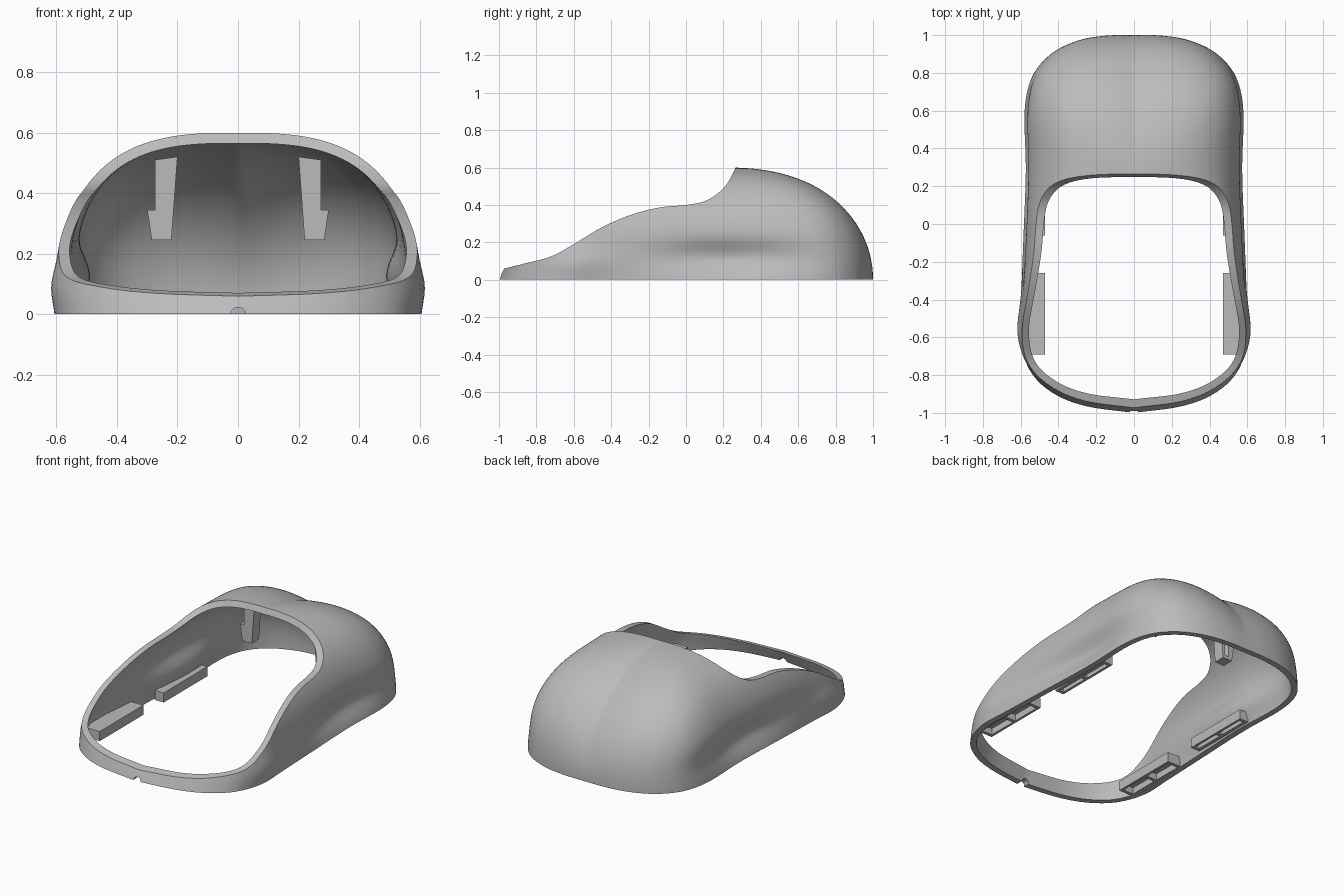
import bpy, bmesh, math
from mathutils import Vector

if "Cube" in bpy.data.objects:
    bpy.data.objects.remove(bpy.data.objects["Cube"])

grey = bpy.data.materials.new("plain grey")
grey.use_nodes = True
grey.diffuse_color = (0.5, 0.5, 0.5, 1)
grey.node_tree.nodes["Principled BSDF"].inputs["Base Color"].default_value = (0.5, 0.5, 0.5, 1)


def smooth_path(points, steps):
    """Catmull-Rom curve through 2D points."""
    pts = [Vector(p) for p in points]
    pts = [2 * pts[0] - pts[1]] + pts + [2 * pts[-1] - pts[-2]]
    out = []
    for a, b, c, d in zip(pts, pts[1:], pts[2:], pts[3:]):
        for i in range(steps):
            t = i / steps
            out.append(0.5 * (2 * b + (c - a) * t + (2 * a - 5 * b + 4 * c - d) * t ** 2
                              + (3 * b - a - 3 * c + d) * t ** 3))
    return out + [pts[-2]]


def make_object(name, bm):
    bmesh.ops.recalc_face_normals(bm, faces=bm.faces[:])
    mesh = bpy.data.meshes.new(name)
    bm.to_mesh(mesh)
    bm.free()
    mesh.materials.append(grey)
    obj = bpy.data.objects.new(name, mesh)
    bpy.context.collection.objects.link(obj)
    return obj


def prism(name, points, offset):
    """Extrude a closed polygon of 3D points."""
    bm = bmesh.new()
    face = bm.faces.new([bm.verts.new(p) for p in points])
    geom = bmesh.ops.extrude_face_region(bm, geom=[face])["geom"]
    moved = [v for v in geom if isinstance(v, bmesh.types.BMVert)]
    bmesh.ops.translate(bm, verts=moved, vec=offset)
    return make_object(name, bm)


def box(name, x0, x1, y0, y1, z0, z1):
    return prism(name, [(x0, y0, z0), (x1, y0, z0), (x1, y1, z0), (x0, y1, z0)], (0, 0, z1 - z0))


def cut(obj, cutters):
    """Subtract cutters, bake all modifiers and remove the cutters."""
    for c in cutters:
        c.hide_render = True
        mod = obj.modifiers.new("cut", "BOOLEAN")
        mod.operation, mod.solver, mod.object = "DIFFERENCE", "EXACT", c
    graph = bpy.context.evaluated_depsgraph_get()
    mesh = bpy.data.meshes.new_from_object(obj.evaluated_get(graph))
    obj.modifiers.clear()
    obj.data = mesh
    for c in cutters:
        bpy.data.objects.remove(c)


# Shell: plan outline swept up into a dome with pinched sides
CENTRE, HEIGHT, RINGS = 0.2, 0.6, 44
half = smooth_path([(0, -1), (0.25, -0.965), (0.42, -0.9), (0.54, -0.79), (0.6, -0.62),
                    (0.597, -0.4), (0.588, 0), (0.58, 0.3), (0.582, 0.6), (0.54, 0.78),
                    (0.44, 0.9), (0.3, 0.97), (0.15, 0.997), (0, 1)], 7)
outline = half + [Vector((-p.x, p.y)) for p in half[-2:0:-1]]


def bell(value, middle, width):
    return math.exp(-((value - middle) / width) ** 2)


def shell_point(p, z):
    dx, dy = p.x, p.y - CENTRE
    side = abs(dx) / math.hypot(dx, dy)
    power = 2.0 + 0.9 * side if dy > 0 else 2.9
    h = max(z, 0) / HEIGHT
    s = max(0, 1 - h ** power) ** (1 / power)
    x, y = dx * s, CENTRE + dy * s
    edge = max(-1, min(1, dx / 0.5))
    x -= edge * 0.055 * bell(z, 0.12, 0.085) * bell(p.y, 0.22, 0.4)   # side grip
    x += edge * 0.016 * bell(z, 0.09, 0.07) * bell(p.y, -0.62, 0.25)  # front bulge
    if dy < 0:
        y += 0.45 * min(max(z, 0), 0.1) * (1 - side) ** 0.7           # nose slope
    return (x, y, z)


bm = bmesh.new()
levels = [-0.04] + [HEIGHT * math.sin(math.pi / 2 * i / RINGS) for i in range(RINGS)]
rings = [[bm.verts.new(shell_point(p, z)) for p in outline] for z in levels]
n = len(outline)
for low, high in zip(rings, rings[1:]):
    for i in range(n):
        j = (i + 1) % n
        bm.faces.new((low[i], low[j], high[j], high[i]))
apex = bm.verts.new((0, CENTRE, HEIGHT))
for i in range(n):
    bm.faces.new((rings[-1][i], rings[-1][(i + 1) % n], apex))
shell = make_object("shell", bm)
if shell.data.polygons[0].normal.y > 0:
    shell.data.flip_normals()
wall = shell.modifiers.new("wall", "SOLIDIFY")
wall.thickness, wall.offset = 0.035, -1

# Opening follows the side profile; floor and notch are trimmed as well
rim = smooth_path([(-0.97, 0.06), (-0.85, 0.09), (-0.72, 0.125), (-0.6, 0.19), (-0.45, 0.28),
                   (-0.3, 0.345), (-0.15, 0.385), (0, 0.4), (0.1, 0.42), (0.18, 0.47),
                   (0.23, 0.53), (0.27, 0.61)], 6)
profile = [(-1.2, 0.055)] + [tuple(p) for p in rim] + [(0.28, 0.8), (-1.2, 0.8)]
opening = prism("opening_cutter", [(-1, y, z) for y, z in profile], (2, 0, 0))
floor = box("floor_cutter", -1, 1, -1.3, 1.3, -0.3, 0)
circle = [math.tau * i / 24 for i in range(24)]
notch = prism("notch_cutter", [(0.025 * math.cos(a), -1.1, 0.022 * math.sin(a)) for a in circle],
              (0, 0.25, 0))
cut(shell, [opening, floor, notch])
bpy.ops.object.select_all(action="DESELECT")
shell.select_set(True)
bpy.context.view_layer.objects.active = shell
bpy.ops.object.shade_smooth_by_angle(angle=math.radians(35))

for sign, label in ((1, "left"), (-1, "right")):
    # Mounting blocks along the side walls, hollow underneath
    for place, y0, y1, outer in (("front", -0.69, -0.26, 0.575), ("rear", -0.06, 0.37, 0.53)):
        xs = sorted((sign * 0.47, sign * outer))
        block = box(f"{label}_{place}_block", *xs, y0, y1, 0.005, 0.065)
        mid = (y0 + y1) / 2
        slot = sorted((sign * 0.485, sign * (outer - 0.02)))
        cut(block, [box("slot_cutter", *slot, a, b, -0.05, 0.045)
                    for a, b in ((y0 + 0.02, mid - 0.01), (mid + 0.01, y1 - 0.02))])

    # Hooked clips hanging under the dome
    hook = [(0.2, 0.52), (0.275, 0.51), (0.275, 0.345), (0.3, 0.345), (0.285, 0.245), (0.22, 0.245)]
    clip = prism(f"{label}_clip", [(sign * x, 0.45, z) for x, z in hook], (0, 0.07, 0))
    groove = sorted((sign * 0.235, sign * 0.26))
    cut(clip, [box("groove_cutter", *groove, 0.475, 0.6, 0.265, 0.48)])
